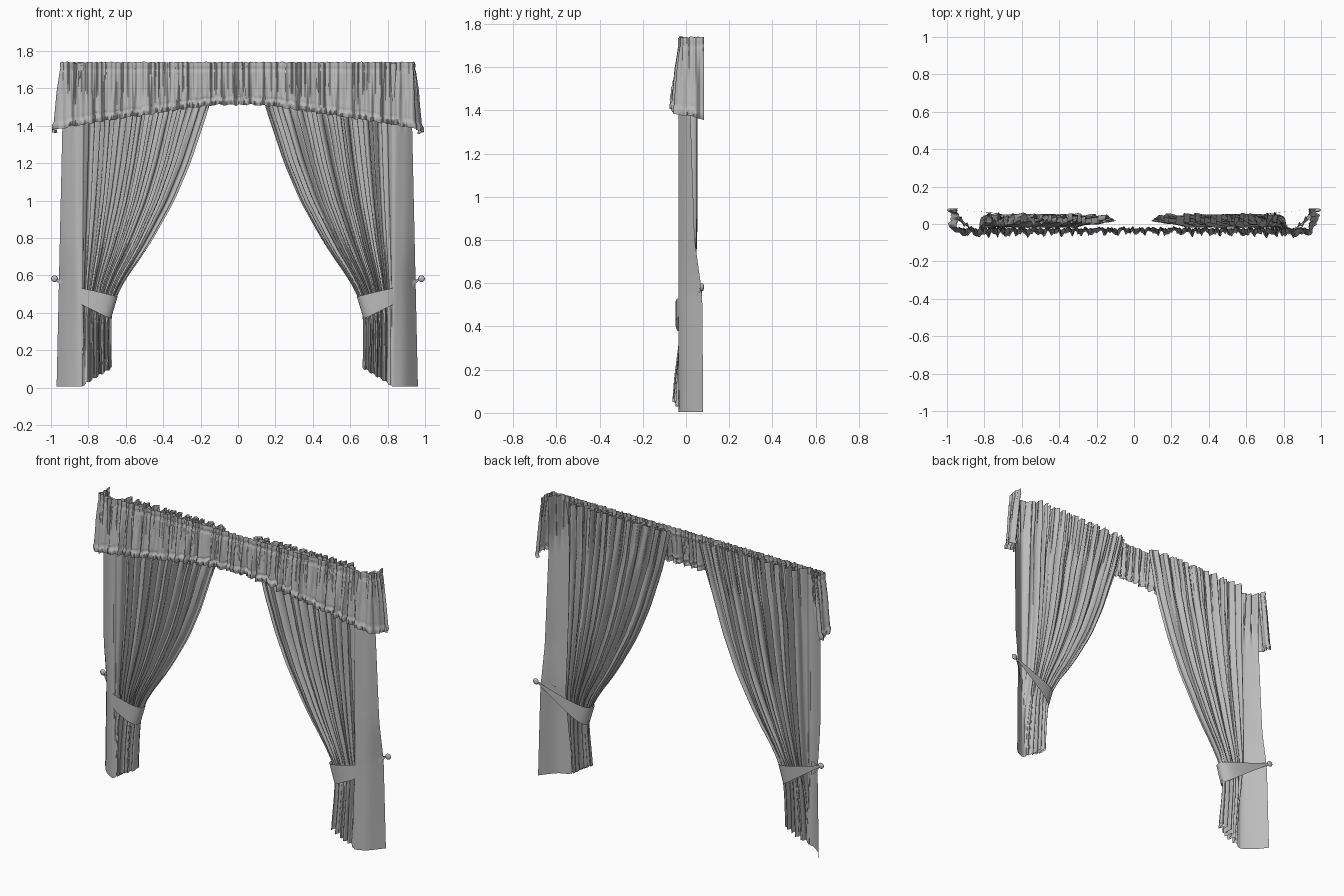
import bpy, math, random
from math import sin, pi

cube = bpy.data.objects.get("Cube")
if cube:
    bpy.data.objects.remove(cube, do_unlink=True)

fabric = bpy.data.materials.new("grey_fabric")
fabric.use_nodes = True
GREY = (0.5, 0.5, 0.5, 1)
fabric.diffuse_color = GREY
fabric.node_tree.nodes["Principled BSDF"].inputs["Base Color"].default_value = GREY

TOP = 1.735
SHIFT = -0.004   # the pair hangs slightly off centre


def clamp(t):
    return max(0.0, min(1.0, t))


def smooth(t):
    t = clamp(t)
    return t * t * (3 - 2 * t)


def lerp(a, b, t):
    return a + (b - a) * t


def curve(points, z):
    """Piecewise profile through (z, value) points, softened by averaging."""
    def linear(q):
        if q <= points[0][0]:
            return points[0][1]
        for (z0, a), (z1, b) in zip(points, points[1:]):
            if q <= z1:
                return lerp(a, b, (q - z0) / (z1 - z0))
        return points[-1][1]
    return sum(linear(z + k * 0.02) for k in (-2, -1, 0, 1, 2)) / 5


def sheet(name, columns, rows, position):
    """Smooth cloth grid from a function of (u, v)."""
    verts = [position(i / columns, j / rows)
             for j in range(rows + 1) for i in range(columns + 1)]
    n = columns + 1
    faces = [(j * n + i, j * n + i + 1, (j + 1) * n + i + 1, (j + 1) * n + i)
             for j in range(rows) for i in range(columns)]
    mesh = bpy.data.meshes.new(name)
    mesh.from_pydata(verts, [], faces)
    mesh.materials.append(fabric)
    mesh.shade_smooth()
    obj = bpy.data.objects.new(name, mesh)
    bpy.context.collection.objects.link(obj)
    return obj


# Curtain profiles by height
INNER = [(0, .668), (.3, .674), (.4, .67), (.5, .64), (.6, .582), (.7, .51),
         (.8, .447), (1, .335), (1.2, .25), (1.5, .15), (1.74, .09)]
OUTER_Y = [(0, .08), (.55, .075), (.8, .04), (1.4, .02), (1.74, .03)]
DEPTH = [(0, .032), (.2, .028), (.45, .022), (.8, .027), (1.4, .029), (1.74, .021)]
CENTRE = [(0, -.03), (.15, -.02), (.45, .01), (.9, .018), (1.4, .016), (1.74, .028)]
PANEL = 0.14


def curtain(name, side, seed):
    rng = random.Random(seed)
    ph = [rng.uniform(0, 2 * pi) for _ in range(7)]

    def position(u, v):
        g = clamp((u - PANEL) / (1 - PANEL))
        hem = 0.005 + 0.1 * g ** 0.9 + 0.005 * smooth(g * 8) * sin(30 * g + ph[0])
        z = lerp(hem, TOP, v)
        outer = lerp(0.966, 0.935, z / 1.4)
        header = smooth((z - 1.35) / 0.3)
        if u < PANEL:
            # flat return panel curving round to the wall, gathered at its top
            s = u / PANEL
            x = lerp(outer, 0.83, s)
            y = lerp(curve(OUTER_Y, z), -0.033, sin(s * pi / 2))
            y += 0.003 * sin(9 * s + 2 * z + ph[1]) * s
            y += 0.02 * header * sin(6 * pi * s) * (1 - s * s)
        else:
            # vertical folds that follow the gathered edge
            inner = curve(INNER, z)
            x = lerp(0.83, inner, g)
            w = g + 0.016 * sin(9 * g + ph[2]) + 0.009 * sin(23 * g + ph[3] + 1.5 * z)
            a = 2 * pi * 13 * w
            fold = sin(a + 0.4 * sin(a)) + 0.3 * sin(2.37 * a + ph[4] + z)
            fold += 0.45 * header * sin(4.3 * a + ph[6])
            # folds bunch into fewer, broader ones under the tieback
            bunched = sin(0.46 * a + ph[5]) + 0.3 * sin(a)
            fold = lerp(bunched, fold, smooth((z - 0.33) / 0.25))
            edge = smooth(g / 0.05) * smooth((1 - g) / 0.05)
            reach = lerp(0.3, 0.06, smooth(z / 0.6))
            amp = curve(DEPTH, z) * smooth(g / (reach * 1.5))
            amp *= lerp(1, 0.4, smooth((g - 0.88) * 9))
            x += 0.012 * (0.83 - inner) * sin(2 * a) * edge
            y = lerp(-0.033, curve(CENTRE, z), smooth(g / reach)) + amp * fold
        return (side * x + SHIFT, y, z)

    return sheet(name, 300, 64, position)


def tieback(name, side):
    # loop from the knob, round the front, and back: x, y, z, half height
    path = [(.975, .074, .58, .005), (.915, .04, .54, .022), (.85, -.042, .49, .043),
            (.76, -.05, .465, .052), (.68, -.045, .432, .058), (.645, .0, .428, .06),
            (.68, .052, .435, .056), (.8, .066, .49, .036), (.975, .076, .58, .005)]

    def position(u, v):
        x, y, z, h = path[round(u * (len(path) - 1))]
        dz = (v * 2 - 1) * h
        lean = 0.3 * dz * smooth((0.8 - x) / 0.1)
        return (side * (x - lean) + SHIFT, y, z + dz)

    obj = sheet(name, len(path) - 1, 2, position)
    sub = obj.modifiers.new("soften", "SUBSURF")
    sub.levels = sub.render_levels = 2


def knob(name, side):
    bpy.ops.mesh.primitive_uv_sphere_add(segments=20, ring_count=12, radius=0.018,
                                         location=(side * 0.981, 0.074, 0.582))
    obj = bpy.context.object
    obj.name = name
    obj.scale.y = 0.55
    obj.data.materials.append(fabric)
    bpy.ops.object.shade_smooth()


for label, side, seed in (("left", 1, 4), ("right", -1, 9)):
    curtain(label + "_curtain", side, seed)
    tieback(label + "_tieback", side)
    knob(label + "_tieback_knob", side)

# Gathered valance with side returns, pinched header and ruffled trim
HALF, RETURN = 0.94, 0.105
VALANCE_HEM = [(0, 1.512), (.14, 1.51), (.3, 1.488), (.5, 1.457), (.7, 1.427),
               (.9, 1.395), (1.045, 1.355)]
rng = random.Random(2)
PH = [rng.uniform(0, 2 * pi) for _ in range(10)]


def gathers(s, count, k):
    a = pi * count * (s + 0.012 * sin(17 * s + PH[k]) + 0.006 * sin(41 * s + PH[k + 1]))
    return sin(a) + 0.5 * sin(1.73 * a + PH[k + 2]) + 0.3 * sin(0.41 * a + PH[k + 3])


def valance(u, v):
    s = (2 * u - 1) * (HALF + RETURN)
    a = abs(s)
    sign = 1 if s >= 0 else -1
    hem = curve(VALANCE_HEM, a) + 0.003 * gathers(s, 31, 1)
    z = lerp(hem, 1.74, v)
    h = z - hem
    x, y = min(a, HALF), -0.022 + max(0, a - HALF)
    turn = smooth((a - HALF + 0.03) / 0.06)
    flare = 0.036 * clamp((1.74 - z) / 0.36)
    # soft body folds, fading into the header seam
    body = lerp(0.004, 0.009, smooth((1.70 - z) / 0.15)) * gathers(s, 35, 0)
    fine = 0.003 * smooth((z - 1.5) / 0.12) * gathers(s, 83, 3)
    seam = -0.005 * max(0, 1 - abs(z - 1.703) / 0.014)
    # trim bulges below its own stitched seam
    if h < 0.036:
        t = 1 - h / 0.036
        frill = 0.006 * sin(pi * clamp(t * 1.2)) + 0.007 * t * gathers(s, 75, 5)
    else:
        frill = -0.006 * max(0, 1 - (h - 0.036) / 0.012)
    d = flare + body + fine + seam + frill
    if z > 1.703:
        z += 0.0015 * gathers(s, 59, 4) * (z - 1.703) / 0.037
    y = min(y - d * (1 - turn), 0.083)
    return (sign * (x + d * turn) - 0.002, y, z)


sheet("valance", 900, 32, valance)
